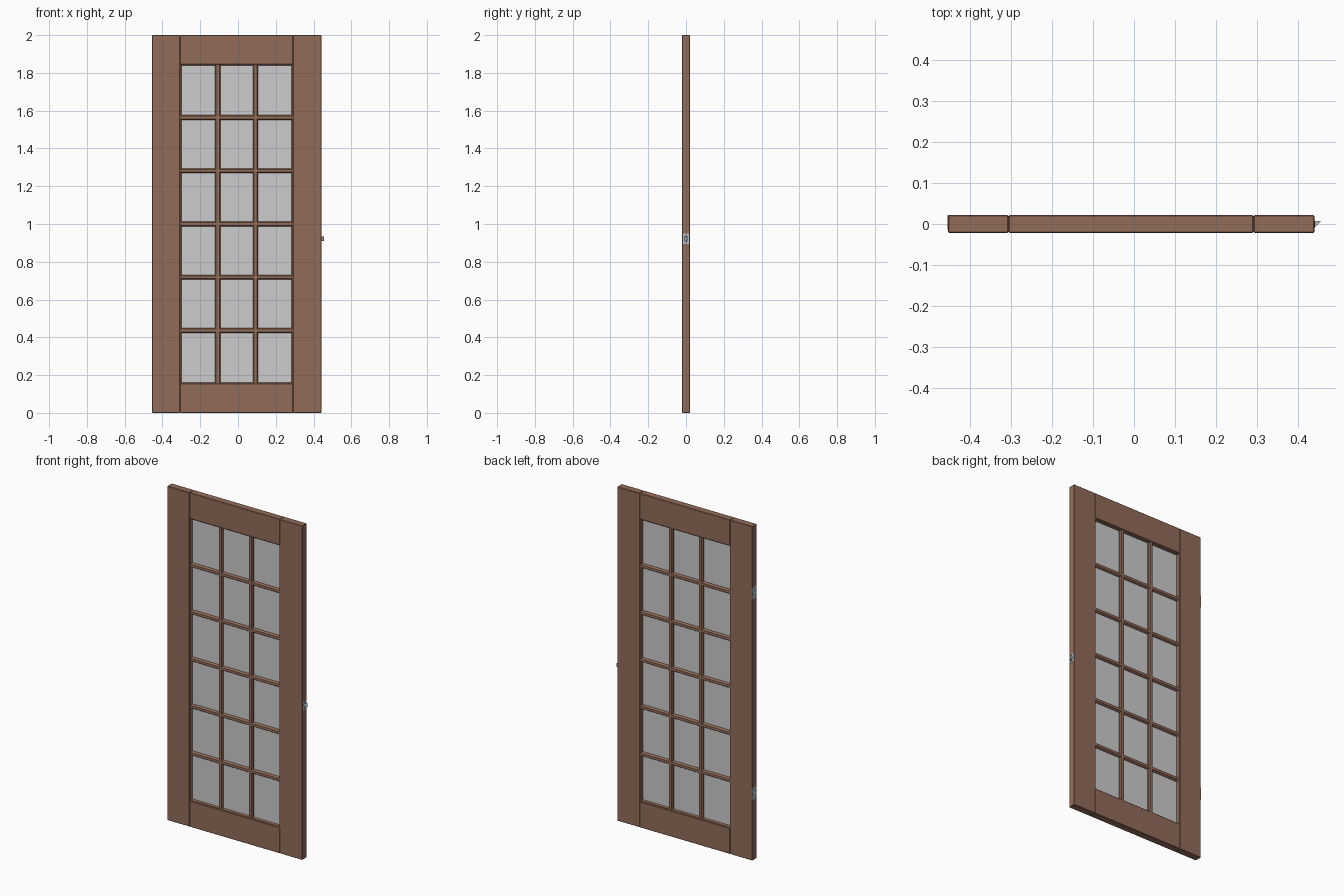
import bpy, bmesh, math
from mathutils import Matrix, Vector

if "Cube" in bpy.data.objects:
    bpy.data.objects.remove(bpy.data.objects["Cube"])


def material(name, rgb):
    m = bpy.data.materials.new(name)
    lin = [((c / 255 + 0.055) / 1.055) ** 2.4 for c in rgb]
    m.diffuse_color = (*lin, 1)
    m.use_nodes = True
    m.node_tree.nodes["Principled BSDF"].inputs["Base Color"].default_value = m.diffuse_color
    return m


WOOD = material("brown wood", (146, 108, 89))
GLASS = material("pale grey glass", (204, 204, 204))
STEEL = material("steel", (190, 192, 195))
DARK = material("dark steel", (85, 87, 90))


def finish(name, bm, mat):
    bmesh.ops.recalc_face_normals(bm, faces=bm.faces)
    me = bpy.data.meshes.new(name)
    bm.to_mesh(me)
    bm.free()
    me.materials.append(mat)
    ob = bpy.data.objects.new(name, me)
    bpy.context.collection.objects.link(ob)
    return ob


def box(name, lo, hi, mat, bevel=0):
    bm = bmesh.new()
    lo, hi = Vector(lo), Vector(hi)
    mtx = Matrix.Translation((lo + hi) / 2) @ Matrix.Diagonal((*(hi - lo), 1))
    bmesh.ops.create_cube(bm, size=1, matrix=mtx)
    if bevel:
        bmesh.ops.bevel(bm, geom=list(bm.edges), offset=bevel, segments=1, affect='EDGES')
    return finish(name, bm, mat)


def prism(name, base, direction, mat):
    """Extrude a closed outline along a direction."""
    bm = bmesh.new()
    f = bm.faces.new([bm.verts.new(p) for p in base])
    r = bmesh.ops.extrude_face_region(bm, geom=[f])
    bmesh.ops.translate(bm, vec=direction,
                        verts=[v for v in r["geom"] if isinstance(v, bmesh.types.BMVert)])
    # keep the starting cap closed
    bmesh.ops.holes_fill(bm, edges=bm.edges)
    return finish(name, bm, mat)


def disc(name, x, y, z, radius, depth, mat, sides=12):
    bm = bmesh.new()
    mtx = Matrix.Translation((x, y, z)) @ Matrix.Rotation(math.pi / 2, 4, 'Y')
    bmesh.ops.create_cone(bm, cap_ends=True, segments=sides, radius1=radius,
                          radius2=radius, depth=depth, matrix=mtx)
    return finish(name, bm, mat)


T = 0.0215                      # half thickness of the door
LEFT, RIGHT = -0.455, 0.441     # outer edges
IN_L, IN_R = -0.307, 0.292      # opening sides
IN_B, IN_T = 0.155, 1.845       # opening bottom and top

# Stiles and rails, with eased edges
box("left_stile", (LEFT, -T, 0), (IN_L, T, 2), WOOD, 0.0025)
box("right_stile", (IN_R, -T, 0), (RIGHT, T, 2), WOOD, 0.0025)
box("bottom_rail", (IN_L, -T, 0), (IN_R, T, IN_B), WOOD, 0.0025)
box("top_rail", (IN_L, -T, IN_T), (IN_R, T, 2), WOOD, 0.0025)

# Glass sheet
box("glass", (IN_L, -0.002, IN_B), (IN_R, 0.002, IN_T), GLASS)


# Moulded glazing bars; the border ones are half buried and act as beads
def profile(w):
    n = w * 0.6
    return [(-w, -0.009), (-n, -0.0165), (n, -0.0165), (w, -0.009),
            (w, 0.009), (n, 0.0165), (-n, 0.0165), (-w, 0.009)]


for i in range(4):
    x = IN_L + (IN_R - IN_L) * i / 3
    w = 0.008 if i in (0, 3) else 0.0135
    prism("vertical_bar", [(x + a, y, IN_B) for a, y in profile(w)],
          (0, 0, IN_T - IN_B), WOOD)
for i in range(7):
    z = IN_B + (IN_T - IN_B) * i / 6
    w = 0.006 if i in (0, 6) else 0.0125
    prism("horizontal_bar", [(IN_L, y, z + a) for a, y in profile(w)],
          (IN_R - IN_L, 0, 0), WOOD)

# Hinge leaves with screws on the left edge
for zc in (0.40, 1.60):
    box("hinge_leaf", (LEFT - 0.001, -0.015, zc - 0.037), (LEFT + 0.002, T, zc + 0.037), STEEL)
    for k, dz in enumerate((-0.027, -0.009, 0.009, 0.027)):
        disc("hinge_screw", LEFT - 0.001, 0.010 if k % 2 else -0.005, zc + dz,
             0.004, 0.001, DARK)

# Latch plate, bolt and screws on the right edge
LZ = 0.922
box("latch_plate", (RIGHT - 0.002, -0.017, LZ - 0.027), (RIGHT + 0.001, 0.017, LZ + 0.027), STEEL)
box("latch_surround", (RIGHT, -0.009, LZ - 0.0135), (RIGHT + 0.0015, 0.009, LZ + 0.0135), DARK)
prism("latch_bolt", [(RIGHT - 0.002, -0.007, LZ - 0.011), (RIGHT + 0.002, -0.007, LZ - 0.011),
                     (0.456, 0.005, LZ - 0.011), (0.456, 0.007, LZ - 0.011),
                     (RIGHT - 0.002, 0.007, LZ - 0.011)], (0, 0, 0.022), STEEL)
for s in (-1, 1):
    disc("latch_screw", RIGHT + 0.001, 0, LZ + s * 0.020, 0.0035, 0.001, DARK)
